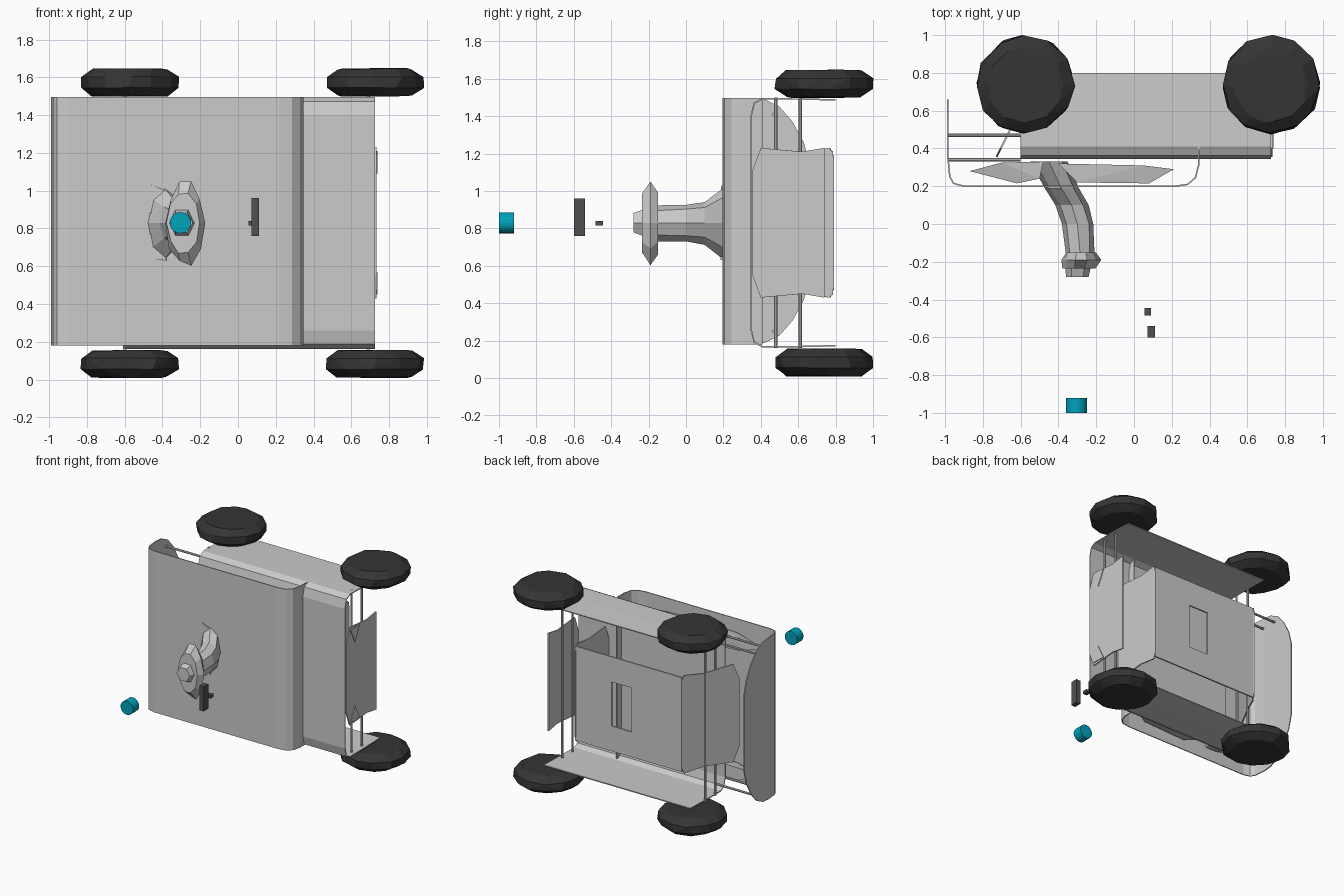
import bpy, bmesh, math, random
from mathutils import Vector

if "Cube" in bpy.data.objects:
    bpy.data.objects.remove(bpy.data.objects["Cube"])

random.seed(4)
MID = 0.83  # mirror plane height of the vehicle lying on its side


def material(name, rgb):
    m = bpy.data.materials.new(name)
    m.diffuse_color = (*rgb, 1)
    m.use_nodes = True
    m.node_tree.nodes["Principled BSDF"].inputs["Base Color"].default_value = m.diffuse_color
    return m


RUBBER = material("rubber", (0.035, 0.035, 0.035))
DARK = material("dark_metal", (0.08, 0.08, 0.08))
CYAN = material("cyan", (0.0, 0.36, 0.5))


def finish(name, bm, mat=None, thick=0):
    bmesh.ops.recalc_face_normals(bm, faces=bm.faces)
    me = bpy.data.meshes.new(name)
    bm.to_mesh(me)
    bm.free()
    ob = bpy.data.objects.new(name, me)
    bpy.context.collection.objects.link(ob)
    if mat:
        me.materials.append(mat)
    if thick:
        s = ob.modifiers.new("thickness", 'SOLIDIFY')
        s.thickness = thick
        s.offset = 0
    return ob


def box(name, lo, hi, mat=None):
    bm = bmesh.new()
    bmesh.ops.create_cube(bm, size=1)
    for v in bm.verts:
        v.co = [a + (b - a) * (c + 0.5) for a, b, c in zip(lo, hi, v.co)]
    return finish(name, bm, mat)


def sheet(name, rows, thick=0.008):
    """Open sheet lofted across rows of points."""
    bm = bmesh.new()
    vs = [[bm.verts.new(p) for p in r] for r in rows]
    for a, b in zip(vs, vs[1:]):
        for i in range(len(a) - 1):
            bm.faces.new((a[i], a[i + 1], b[i + 1], b[i]))
    return finish(name, bm, None, thick)


def plate(name, pts, thick=0.01):
    bm = bmesh.new()
    bm.faces.new([bm.verts.new(p) for p in pts])
    return finish(name, bm, None, thick)


def hull(name, pts, mat=None):
    bm = bmesh.new()
    for p in pts:
        bm.verts.new(p)
    bmesh.ops.convex_hull(bm, input=bm.verts)
    return finish(name, bm, mat)


def rod(name, p, q, r, mat=None, sides=8):
    p, q = Vector(p), Vector(q)
    bm = bmesh.new()
    bmesh.ops.create_cone(bm, cap_ends=True, segments=sides, radius1=r, radius2=r, depth=(q - p).length)
    rot = (q - p).to_track_quat('Z', 'Y')
    for v in bm.verts:
        v.co = rot @ v.co + (p + q) / 2
    return finish(name, bm, mat)


def loft(name, sections, sides=8, jitter=0.0):
    """Tube along y through (x, y, rx, rz) ellipses."""
    bm = bmesh.new()
    rings = []
    for x, y, rx, rz in sections:
        ring = []
        for i in range(sides):
            a = math.tau * i / sides
            k = 1 + random.uniform(-jitter, jitter)
            ring.append(bm.verts.new((x + rx * k * math.cos(a), y, MID + rz * k * math.sin(a))))
        rings.append(ring)
    for a, b in zip(rings, rings[1:]):
        for i in range(sides):
            j = (i + 1) % sides
            bm.faces.new((a[i], a[j], b[j], b[i]))
    bm.faces.new(rings[0])
    bm.faces.new(rings[-1])
    return finish(name, bm)


# chunky faceted wheels
def wheel(name, x, z):
    pts = []
    for dz, r in ((-0.074, 0.2), (-0.03, 0.26), (0.03, 0.26), (0.074, 0.2)):
        for i in range(12):
            a = math.tau * (i + random.uniform(-0.15, 0.15)) / 12
            k = r * random.uniform(0.97, 1.02)
            pts.append((x + k * math.cos(a), 0.737 + k * math.sin(a), z + dz * random.uniform(0.9, 1.02)))
    hull(name, pts, RUBBER)


for n, x in (("front", 0.725), ("rear", -0.575)):
    wheel(n + "_wheel_top", x, 1.573)
    wheel(n + "_wheel_bottom", x, 0.083)

# bent cover panel with a rounded rear flange
cover = [(-0.985, 0.35), (-0.975, 0.25), (-0.955, 0.215), (-0.9, 0.2), (0.22, 0.2),
         (0.285, 0.21), (0.325, 0.245), (0.342, 0.31), (0.342, 0.41)]
sheet("cover_panel", [[(x, y, z) for x, y in cover] for z in (0.18, 1.497)])
lobe = [(0.35, 1.497), (0.42, 1.49), (0.5, 1.45), (0.57, 1.37), (0.63, 1.26), (0.66, 1.15)]
lobe += [(y, 2 * MID - z + 0.017) for y, z in reversed(lobe)]
plate("cover_flange", [(-0.985, y, z) for y, z in lobe], 0.008)

# deck with flat side skirts, rolled at the edge
half = [(0.8, 1.487), (0.6, 1.492), (0.41, 1.493), (0.365, 1.47), (0.348, 1.4)]
deck = half + [(y, 2 * MID - z) for y, z in reversed(half)]
sheet("deck_and_skirts", [[(x, y, z) for y, z in deck] for x in (-0.6, 0.725)])

# hull: end plate, inner wall, slanted rear plate
end = [(0.355, 0.55), (0.4, 0.43), (0.62, 0.45), (0.77, 0.43), (0.79, 0.48)]
ring = end + [(y, 2 * MID - z) for y, z in reversed(end)]
plate("hull_end_plate", [(0.727, min(y, 0.74), z) for y, z in ring])
plate("hull_inner_wall", [(0.45, y, z) for y, z in ring])
plate("hull_rear_plate", [(-0.73 + (y - 0.35) * 0.5, y, z) for y, z in ring])

# floor with hatch opening
box("floor_rear", (-0.51, 0.775, 0.65), (-0.06, 0.787, 1.01))
box("floor_front", (0.12, 0.775, 0.65), (0.45, 0.787, 1.01))
for s in (-1, 1):
    a, b = sorted((MID + s * 0.385, MID + s * 0.18))
    box("floor_side", (-0.51, 0.775, a), (0.45, 0.787, b))
    # lens-shaped pads under the cover
    z = MID + s * 0.53
    hull("rear_pad", [(x, y, z + d * w) for d in (-1, 1) for x, y, w in (
        (-0.87, 0.28, 0.01), (-0.7, 0.325, 0.05), (-0.62, 0.215, 0.03), (-0.5, 0.24, 0.05), (-0.48, 0.33, 0.06))])
    hull("front_pad", [(x, y, z + d * w) for d in (-1, 1) for x, y, w in (
        (0.21, 0.29, 0.01), (0.08, 0.215, 0.03), (0.05, 0.31, 0.05), (-0.3, 0.22, 0.05), (-0.4, 0.32, 0.06))])
    # suspension gussets and cover rails
    plate("gusset", [(0.735, 0.4, MID + s * 0.38), (0.735, 0.52, MID + s * 0.38), (0.735, 0.46, MID + s * 0.26)], 0.006)
    for y in (0.34, 0.47):
        rod("cover_rail", (-0.985, y, MID + s * 0.58), (-0.6, y, MID + s * 0.58), 0.009)

# axles
for x in (0.69, -0.6):
    for y in (0.48, 0.61):
        rod("axle", (x, y, 0.16), (x, y, 1.5), 0.009)

# curved neck and crosswise head
loft("neck", [(-0.45, 0.33, 0.1, 0.22), (-0.385, 0.19, 0.09, 0.18), (-0.33, 0.1, 0.085, 0.115),
              (-0.3, 0, 0.085, 0.1), (-0.285, -0.16, 0.075, 0.095)], 8, 0.06)
loft("head", [(-0.28, -0.15, 0.08, 0.17), (-0.28, -0.19, 0.1, 0.225), (-0.29, -0.235, 0.085, 0.17)], 10, 0.07)
loft("head_tip", [(-0.295, -0.21, 0.07, 0.09), (-0.3, -0.28, 0.06, 0.06)], 6)
plate("neck_flange", [(-0.465, 0.195, 0.64), (-0.38, 0.19, 0.63), (-0.38, 0.19, 1.0), (-0.46, 0.195, 1.03)])

# detached small parts
box("bar_block", (0.072, -0.6, 0.76), (0.11, -0.54, 0.96), DARK)
box("small_block", (0.055, -0.485, 0.815), (0.09, -0.445, 0.84), DARK)
rod("cyan_button", (-0.305, -1, 0.83), (-0.305, -0.92, 0.83), 0.056, CYAN, 24)
